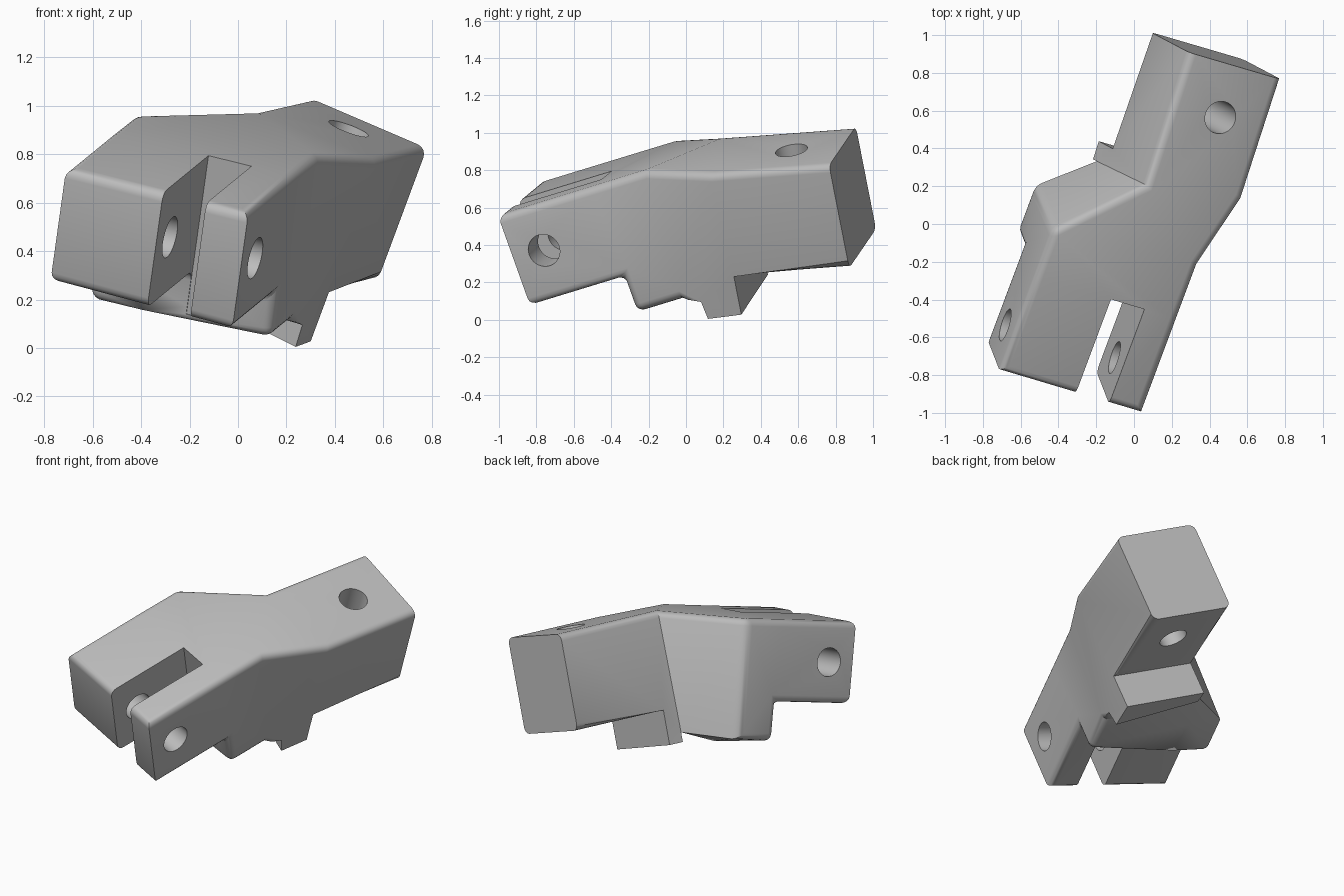
import bpy, bmesh, math
from mathutils import Vector, Matrix

if "Cube" in bpy.data.objects:
    bpy.data.objects.remove(bpy.data.objects["Cube"])


def frame(origin, across, along):
    """Matrix with axes across, along and up, placed at origin."""
    u = Vector(across).normalized()
    v = Vector(along)
    v = (v - u * v.dot(u)).normalized()
    m = Matrix((u, v, u.cross(v))).transposed().to_4x4()
    m.translation = Vector(origin)
    return m


# Each arm has its own tilted frame: the arms are bent and twisted apart
fork = frame((-0.71, -0.78, 0.74), (0.935, -0.279, -0.23), (0.343, 0.894, 0.272))
tail = frame((0.78, 0.765, 0.825), (0.886, -0.26, -0.38), (0.307, 0.944, 0.071))
FORK_W, TAIL_W, STEP = 0.807, 0.55, 0.552

bm = bmesh.new()


def row(arm, *points):
    return [bm.verts.new(arm @ Vector(p)) for p in points]


def fork_row(v_left, v_right, d_left, d_right):
    return row(fork, (0, v_left, -d_left), (FORK_W, v_right, -d_right))


def tail_row(v_left, v_right, d_left, d_right):
    return row(tail, (-TAIL_W, v_left, -d_left), (0, v_right, -d_right))


def belly_row(v):
    """Underside of the middle block, slightly bulged towards the left."""
    return row(fork, (0, v, -0.735), (0.24, v, -0.77), (FORK_W, v, -0.715))


# Left to right rows along the top
t0 = fork_row(0, 0, 0, 0)
t1 = fork_row(STEP, STEP, 0, 0)
t2 = fork_row(0.83, 0.87, 0, 0)
t3 = tail_row(-0.74, -0.66, 0, 0)
t4 = tail_row(0, 0, 0, 0)
# Left to right rows along the underside
b0 = fork_row(0, 0, 0.5, 0.515)
b1 = fork_row(STEP, STEP, 0.5, 0.515)
low1 = belly_row(STEP)
low2 = belly_row(0.82)
foot = tail_row(-0.75, -0.86, 0.75, 0.725)
tooth_front = tail_row(-0.75, -0.84, 0.81, 0.825)
tooth_back = tail_row(-0.65, -0.65, 0.81, 0.815)
b3 = tail_row(-0.65, -0.65, 0.595, 0.595)
b4 = tail_row(0, 0, 0.595, 0.595)

# Skin: one closed loop of strips, then the two sides
loop = [t0, t1, t2, t3, t4, b4, b3, tooth_back, tooth_front, foot, low2, low1, b1, b0]
for a, b in zip(loop, loop[1:] + loop[:1]):
    if a is t2:
        # The twisted neck folds along one diagonal
        bm.faces.new((t2[0], t2[1], t3[0]))
        bm.faces.new((t2[1], t3[1], t3[0]))
    else:
        bm.faces.new(a + b[::-1])
for side in (0, -1):
    for rows in ((t0, t1, b1, b0), (t1, t2, low2, low1, b1), (t2, t3, foot, low2),
                 (t3, t4, b4, b3, tooth_back, tooth_front, foot)):
        bm.faces.new([r[side] for r in rows])
bmesh.ops.recalc_face_normals(bm, faces=bm.faces[:])

# Round the long edges and the fork tips; keep the end face and tooth crisp
crisp = set(foot + tooth_front + tooth_back)
end = set(t4 + b4)
tips = [{t0[s], b0[s]} for s in (0, 1)]
round_edges = [e for e in bm.edges
               if e.calc_face_angle(0) > math.radians(25)
               and not crisp & set(e.verts)
               and not set(e.verts) <= end
               and set(e.verts) not in tips]
bmesh.ops.bevel(bm, geom=round_edges, offset=0.042, offset_type='OFFSET',
                segments=4, profile=0.5, affect='EDGES', clamp_overlap=False)
bmesh.ops.triangulate(bm, faces=[f for f in bm.faces if len(f.verts) > 4])
bmesh.ops.recalc_face_normals(bm, faces=bm.faces[:])

mesh = bpy.data.meshes.new("bracket_body")
bm.to_mesh(mesh)
bm.free()
body = bpy.data.objects.new("bracket_body", mesh)
bpy.context.collection.objects.link(body)

grey = bpy.data.materials.new("mid_grey")
grey.use_nodes = True
colour = (0.5, 0.5, 0.5, 1)
grey.diffuse_color = colour
grey.node_tree.nodes["Principled BSDF"].inputs["Base Color"].default_value = colour
mesh.materials.append(grey)

bpy.context.view_layer.objects.active = body
body.select_set(True)


def cut(name, matrix, radius=None):
    """Subtract a unit box, or a long cylinder, placed by matrix."""
    cm = bmesh.new()
    if radius:
        bmesh.ops.create_cone(cm, cap_ends=True, segments=40, radius1=radius,
                              radius2=radius, depth=2, matrix=matrix)
    else:
        bmesh.ops.create_cube(cm, size=1, matrix=matrix)
    me = bpy.data.meshes.new(name)
    cm.to_mesh(me)
    cm.free()
    cutter = bpy.data.objects.new(name, me)
    cutter.hide_render = True
    bpy.context.collection.objects.link(cutter)
    mod = body.modifiers.new(name, 'BOOLEAN')
    mod.object, mod.operation, mod.solver = cutter, 'DIFFERENCE', 'EXACT'
    bpy.ops.object.modifier_apply(modifier=name)
    bpy.data.objects.remove(cutter)


# Slot between the prongs, pin hole across them, bolt hole down the tail
slot_len = STEP + 0.004 + 0.3
cut("fork_slot", fork @ Matrix.Translation((0.525, slot_len / 2 - 0.3, -0.2))
    @ Matrix.Diagonal((0.19, slot_len, 1.0, 1)))
cut("pin_hole", fork @ Matrix.Translation((0.4, 0.18, -0.25))
    @ Matrix.Rotation(math.pi / 2, 4, 'Y'), 0.088)
cut("bolt_hole", tail @ Matrix.Translation((-0.265, -0.285, -0.3)), 0.087)

bpy.ops.object.shade_smooth_by_angle(angle=math.radians(25))
